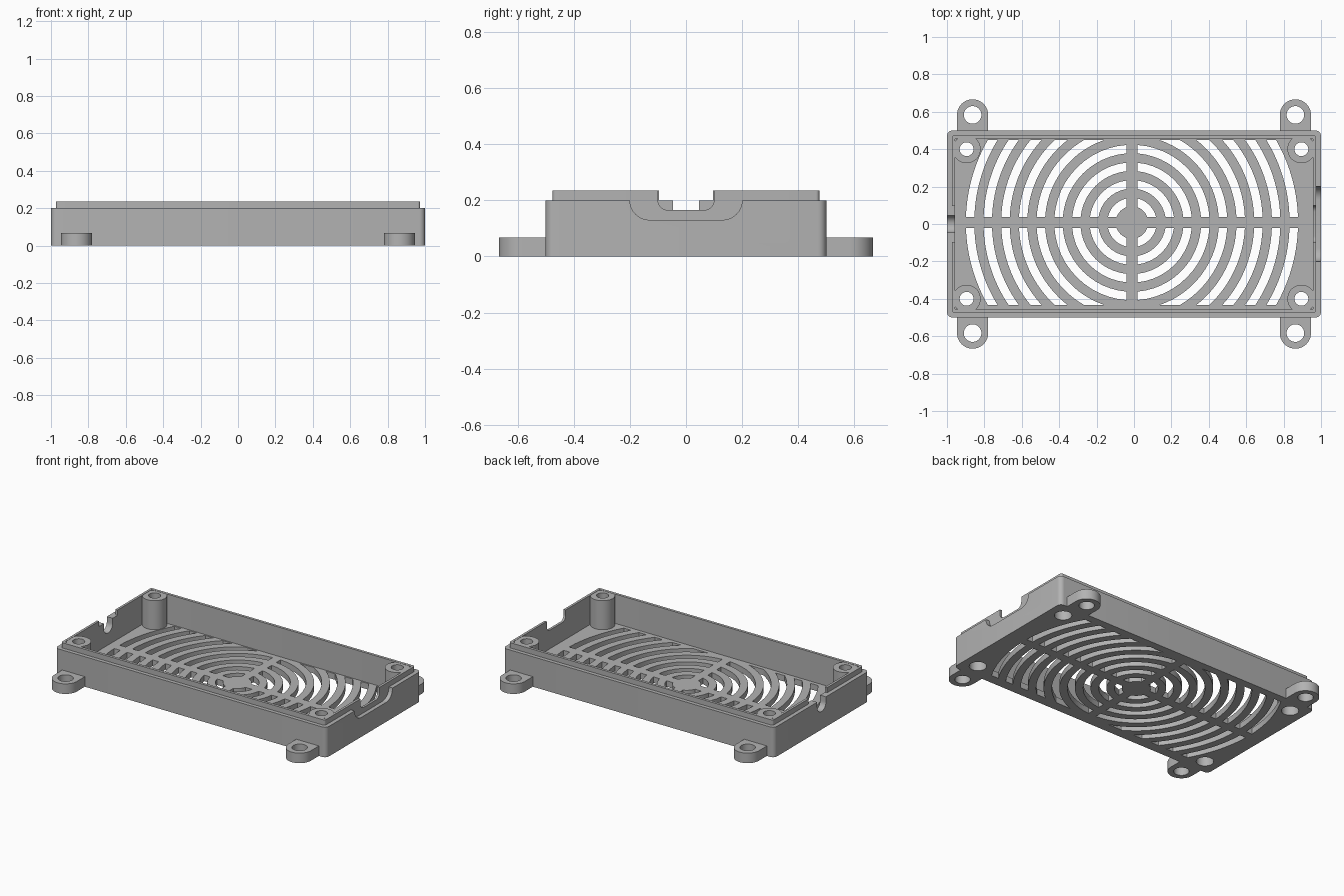
import bpy
import bmesh
from math import pi, sin, cos, asin, acos
from mathutils import Vector

cube = bpy.data.objects.get("Cube")
if cube:
    bpy.data.objects.remove(cube, do_unlink=True)

grey = bpy.data.materials.new("plain_grey")
grey.use_nodes = True
colour = (0.45, 0.45, 0.45, 1)
grey.diffuse_color = colour
grey.node_tree.nodes["Principled BSDF"].inputs["Base Color"].default_value = colour

SIGNS = [(sx, sy) for sx in (-1, 1) for sy in (-1, 1)]
WALL_Z, RIM_Z, FLOOR_Z = 0.2, 0.235, 0.04


def arc(cx, cy, r, a0, a1, n):
    return [(cx + r * cos(a0 + (a1 - a0) * i / n),
             cy + r * sin(a0 + (a1 - a0) * i / n)) for i in range(n + 1)]


def circle(cx, cy, r, n=40):
    return arc(cx, cy, r, 0, 2 * pi, n)[:-1]


def rounded_rect(hx, hy, r):
    pts = []
    for q, (sx, sy) in enumerate([(1, 1), (-1, 1), (-1, -1), (1, -1)]):
        pts += arc(sx * (hx - r), sy * (hy - r), r, q * pi / 2, (q + 1) * pi / 2, 6)
    return pts


def u_shape(half, bottom, r, top):
    """Open-topped notch outline with rounded lower corners."""
    return ([(half, top), (-half, top)]
            + arc(-half + r, bottom + r, r, pi, 1.5 * pi, 8)
            + arc(half - r, bottom + r, r, 1.5 * pi, 2 * pi, 8))


def finish(name, bm):
    bmesh.ops.remove_doubles(bm, verts=bm.verts, dist=1e-5)
    bmesh.ops.recalc_face_normals(bm, faces=bm.faces)
    mesh = bpy.data.meshes.new(name)
    bm.to_mesh(mesh)
    bm.free()
    obj = bpy.data.objects.new(name, mesh)
    bpy.context.collection.objects.link(obj)
    return obj


def loft(bm, loops):
    """Closed solid through a list of (outline, height) loops."""
    rings = [[bm.verts.new((x, y, z)) for x, y in pts] for pts, z in loops]
    for a, b in zip(rings, rings[1:]):
        for i in range(len(a)):
            j = (i + 1) % len(a)
            bm.faces.new((a[i], a[j], b[j], b[i]))
    bm.faces.new(rings[0][::-1])
    bm.faces.new(rings[-1])


def prisms(name, outlines, lo, hi, along_x=False):
    bm = bmesh.new()
    for pts in outlines:
        loft(bm, [(pts, lo), (pts, hi)])
    if along_x:
        for v in bm.verts:
            v.co = Vector((v.co.z, v.co.x, v.co.y))
    return finish(name, bm)


def cut(obj, cutter):
    cutter.hide_render = True
    mod = obj.modifiers.new("cut", 'BOOLEAN')
    mod.operation = 'DIFFERENCE'
    mod.solver = 'EXACT'
    mod.object = cutter
    bpy.ops.object.select_all(action='DESELECT')
    bpy.context.view_layer.objects.active = obj
    obj.select_set(True)
    bpy.ops.object.modifier_apply(modifier=mod.name)


# Tray with a stepped rim and hollow inside
bm = bmesh.new()
outer = rounded_rect(1.0, 0.5, 0.03)
lip = rounded_rect(0.973, 0.475, 0.012)
inner = rounded_rect(0.957, 0.457, 0.006)
loft(bm, [(outer, 0), (outer, WALL_Z), (lip, WALL_Z),
          (lip, RIM_Z), (inner, RIM_Z), (inner, FLOOR_Z)])
tray = finish("tray", bm)

# Vent slots: concentric arcs split by a cross of two bars
slots = []
BAR, CLIP, GX, GY = 0.029, 0.44, -0.011, 0.008
for k in range(9):
    r0 = 0.087 + 0.0945 * k
    r1 = r0 + 0.045
    ends = [asin(CLIP / r) if r > CLIP else acos(BAR / r) for r in (r0, r1)]
    n = 6 + 2 * k
    quarter = (arc(0, 0, r1, asin(BAR / r1), ends[1], n)
               + arc(0, 0, r0, ends[0], asin(BAR / r0), n))
    for sx, sy in SIGNS:
        slots.append([(GX + sx * x, GY + sy * y) for x, y in quarter])
vent_cutter = prisms("vent_cutter", slots, -0.05, FLOOR_Z + 0.03)

# Cable notches in the end walls
notches = [
    prisms("recess_cutter", [u_shape(0.2, 0.13, 0.07, 0.3)], 0.973, 1.1, True),
    prisms("wide_notch_cutter", [u_shape(0.1, 0.165, 0.035, 0.3)], 0.9, 1.1, True),
    prisms("rim_gap_cutter", [u_shape(0.097, WALL_Z, 0.002, 0.3)], -1.1, -0.9, True),
    prisms("cable_slot_cutter", [u_shape(0.046, 0.12, 0.0455, 0.3)], -1.1, -0.9, True),
]

# Screw posts in the corners
post_at = [(sx * 0.895, sy * 0.4) for sx, sy in SIGNS]
posts = prisms("screw_posts", [circle(x, y, 0.075) for x, y in post_at], 0.01, 0.2335)
screw_cutter = prisms("screw_cutter", [circle(x, y, 0.037) for x, y in post_at], -0.1, 0.4)
head_cutter = prisms("head_cutter", [circle(x, y, 0.053) for x, y in post_at], -0.1, 0.12)

# Mounting tabs with round ends
tab_outlines = []
for sx, sy in SIGNS:
    pts = [(0.0833, 0.48)] + arc(0, 0.5833, 0.0833, 0, pi, 20) + [(-0.0833, 0.48)]
    tab_outlines.append([(sx * 0.863 + x, sy * y) for x, y in pts])
tabs = prisms("mounting_tabs", tab_outlines, 0, 0.067)
tab_cutter = prisms("tab_hole_cutter",
                    [circle(sx * 0.863, sy * 0.5833, 0.047) for sx, sy in SIGNS], -0.1, 0.2)

for cutter in [vent_cutter, head_cutter] + notches:
    cut(tray, cutter)
for cutter in (screw_cutter, head_cutter):
    cut(posts, cutter)
cut(tabs, tab_cutter)

for cutter in notches + [vent_cutter, screw_cutter, head_cutter, tab_cutter]:
    bpy.data.objects.remove(cutter, do_unlink=True)

# Colour and shading
for obj in (tray, posts, tabs):
    obj.data.materials.clear()
    obj.data.materials.append(grey)
    bpy.ops.object.select_all(action='DESELECT')
    bpy.context.view_layer.objects.active = obj
    obj.select_set(True)
    bpy.ops.object.shade_smooth_by_angle(angle=pi / 6)
